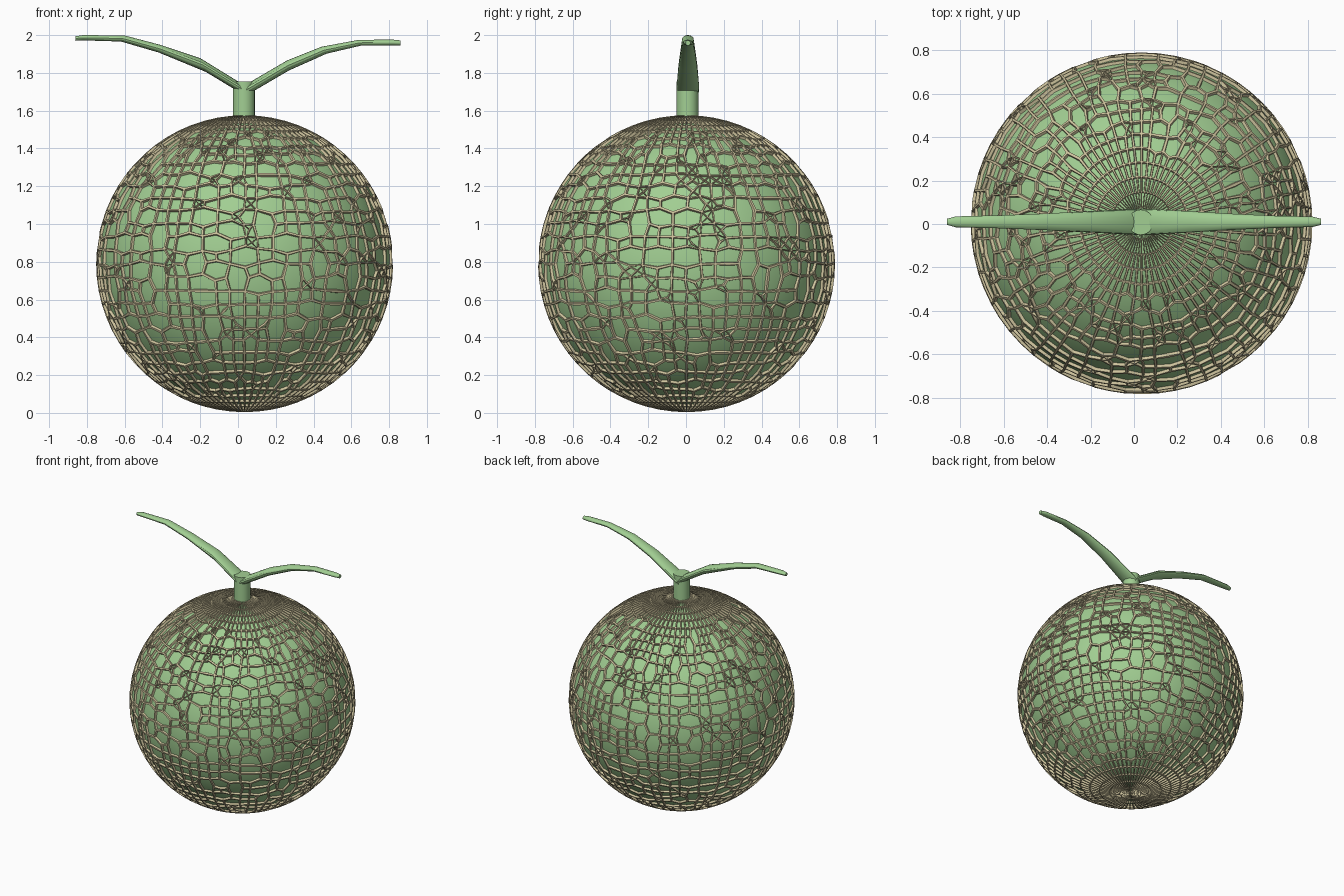
import bpy, bmesh, math, random
from mathutils import Vector

if "Cube" in bpy.data.objects:
    bpy.data.objects.remove(bpy.data.objects["Cube"])

random.seed(7)
CENTRE = Vector((0.035, 0.003, 0.79))
R_NET, R_SKIN = 0.786, 0.773


def material(name, col):
    m = bpy.data.materials.new(name)
    m.diffuse_color = (*col, 1)
    m.use_nodes = True
    m.node_tree.nodes["Principled BSDF"].inputs["Base Color"].default_value = m.diffuse_color
    return m


GREEN = material("green_skin", (0.36, 0.62, 0.29))
TAN = material("tan_net", (0.62, 0.55, 0.34))


def finish(bm, name, mat, angle=30):
    bmesh.ops.recalc_face_normals(bm, faces=bm.faces)
    me = bpy.data.meshes.new(name)
    bm.to_mesh(me)
    bm.free()
    ob = bpy.data.objects.new(name, me)
    bpy.context.collection.objects.link(ob)
    me.materials.append(mat)
    bpy.ops.object.select_all(action='DESELECT')
    ob.select_set(True)
    bpy.context.view_layer.objects.active = ob
    bpy.ops.object.shade_smooth_by_angle(angle=math.radians(angle))
    return ob


# Melon flesh
bm = bmesh.new()
bmesh.ops.create_uvsphere(bm, u_segments=64, v_segments=32, radius=R_SKIN)
bmesh.ops.translate(bm, verts=bm.verts, vec=CENTRE)
finish(bm, "melon_skin", GREEN)

# Raised net: irregular globe grid, each cell inset twice and opened
bm = bmesh.new()
bmesh.ops.create_uvsphere(bm, u_segments=64, v_segments=34, radius=R_NET)


def mid(el):
    return sum((v.co for v in el.verts), Vector()) / len(el.verts)


def patchy(p):
    return 0.5 + 0.5 * math.sin(6 * p.x + 2) * math.sin(7 * p.z + 1) * math.cos(5 * p.y)


cells = [f for f in bm.faces if abs(mid(f).z) < 0.7 and random.random() < 0.26 * patchy(mid(f))]
bmesh.ops.poke(bm, faces=cells)
used, drop = set(), []
for e in bm.edges:
    if abs(mid(e).z) < 0.7 and random.random() < 0.2 and not used & set(e.link_faces):
        drop.append(e)
        used |= set(e.link_faces)
bmesh.ops.dissolve_edges(bm, edges=drop, use_verts=False)
for _ in range(3):
    bmesh.ops.smooth_vert(bm, verts=[v for v in bm.verts if abs(v.co.z) < 0.74], factor=0.5,
                          use_axis_x=True, use_axis_y=True, use_axis_z=True)
    for v in bm.verts:
        v.co = v.co.normalized() * R_NET


def inset(faces, width):
    groups = {}
    for f in faces:
        room = 0.5 * f.calc_area() / max(f.calc_perimeter(), 1e-6)
        groups.setdefault(round(min(width, room), 3), []).append(f)
    for w, fs in groups.items():
        bmesh.ops.inset_individual(bm, faces=fs, thickness=max(w, 0.0004), use_even_offset=False)


cells = list(bm.faces)
inset(cells, 0.007)
for v in bm.verts:
    v.co = v.co.normalized() * R_NET
inset(cells, 0.004)
for v in {v for f in cells for v in f.verts}:
    v.co = v.co.normalized() * (R_SKIN - 0.004)
bmesh.ops.delete(bm, geom=cells, context='FACES_ONLY')
bmesh.ops.translate(bm, verts=bm.verts, vec=CENTRE)
finish(bm, "melon_net", TAN)

# Stem
bm = bmesh.new()
bmesh.ops.create_cone(bm, cap_ends=True, segments=24, radius1=0.058, radius2=0.058, depth=0.215)
bmesh.ops.translate(bm, verts=bm.verts, vec=(0.031, 0.008, 1.6475))
finish(bm, "stem", GREEN)


# Vine arms: lofted rings given as top x, top z, bottom x, bottom z, half width
def arm(name, sections, sides=16):
    bm = bmesh.new()
    rings = []
    for xt, zt, xb, zb, w in sections:
        ring = []
        for i in range(sides):
            a = 2 * math.pi * i / sides
            t = 0.5 + 0.5 * math.cos(a)
            ring.append(bm.verts.new((xb + (xt - xb) * t, 0.01 + w * math.sin(a), zb + (zt - zb) * t)))
        rings.append(ring)
    for a, b in zip(rings, rings[1:]):
        for i in range(sides):
            j = (i + 1) % sides
            bm.faces.new((a[i], a[j], b[j], b[i]))
    bm.faces.new(rings[0])
    bm.faces.new(rings[-1])
    finish(bm, name, GREEN)


arm("vine_left", [(0.04, 1.72, 0.04, 1.675, 0.058), (0.0, 1.755, 0.02, 1.69, 0.06),
                  (-0.20, 1.878, -0.17, 1.805, 0.05), (-0.41, 1.948, -0.42, 1.908, 0.038),
                  (-0.60, 1.998, -0.62, 1.966, 0.030), (-0.82, 2.0, -0.82, 1.972, 0.025),
                  (-0.86, 1.994, -0.86, 1.970, 0.014)])
arm("vine_right", [(0.02, 1.72, 0.02, 1.675, 0.058), (0.07, 1.755, 0.06, 1.69, 0.06),
                   (0.26, 1.866, 0.27, 1.813, 0.048), (0.44, 1.938, 0.47, 1.902, 0.037),
                   (0.64, 1.975, 0.65, 1.944, 0.028), (0.82, 1.976, 0.82, 1.945, 0.024),
                   (0.86, 1.972, 0.86, 1.945, 0.014)])
